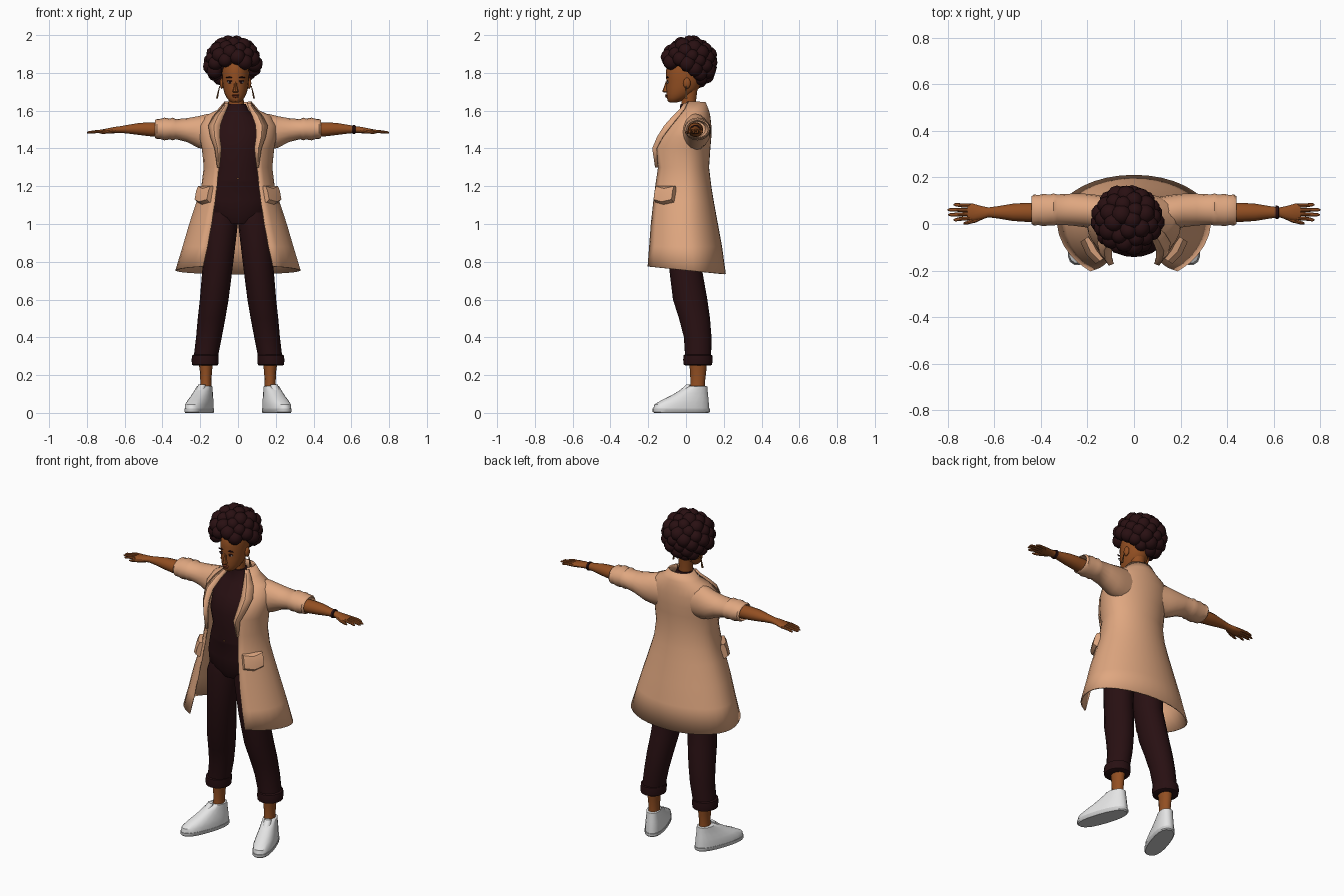
import bpy, bmesh, math
from mathutils import Vector, Matrix


def material(name, rgb):
    m = bpy.data.materials.new(name)
    m.diffuse_color = (*rgb, 1)
    return m


COAT = material("camel_cloth", (0.74, 0.385, 0.215))
SKIN = material("brown_skin", (0.29, 0.078, 0.016))
CLOTH = material("dark_cloth", (0.021, 0.005, 0.006))
HAIR = material("dark_hair", (0.022, 0.005, 0.006))
WHITE = material("white_leather", (0.78, 0.78, 0.78))
SOLE = material("grey_rubber", (0.6, 0.6, 0.6))
LIP = material("lip", (0.2, 0.04, 0.014))
METAL = material("bronze", (0.17, 0.065, 0.02))


def finish(name, bm, mat, mirror=False, angle=40, solid=0):
    """Turn a bmesh into a named object, optionally mirrored across x."""
    bmesh.ops.recalc_face_normals(bm, faces=bm.faces)
    me = bpy.data.meshes.new(name)
    bm.to_mesh(me)
    bm.free()
    me.materials.append(mat)
    ob = bpy.data.objects.new(name, me)
    bpy.context.collection.objects.link(ob)
    bpy.ops.object.select_all(action='DESELECT')
    bpy.context.view_layer.objects.active = ob
    ob.select_set(True)
    bpy.ops.object.shade_smooth_by_angle(angle=math.radians(angle))
    if solid:
        mod = ob.modifiers.new("thickness", 'SOLIDIFY')
        mod.thickness, mod.offset = solid, 0
    if mirror:
        ob.modifiers.new("mirror", 'MIRROR').use_mirror_merge = False
    return ob


def skin_rows(bm, rows, closed):
    """Bridge neighbouring rows of points with quads."""
    rows = [[bm.verts.new(p) for p in r] for r in rows]
    n = len(rows[0])
    for a, b in zip(rows, rows[1:]):
        for i in range(n if closed else n - 1):
            j = (i + 1) % n
            bm.faces.new((a[i], a[j], b[j], b[i]))
    return rows


def loft(name, rings, mat, axis='z', n=16, mirror=False, power=2, caps=True, mtx=None):
    """Elliptic rings (height, c1, c2, r1, r2) stacked along z or x."""
    bm = bmesh.new()
    rows = []
    for h, c1, c2, r1, r2 in rings:
        row = []
        for i in range(n):
            a = 2 * math.pi * i / n
            c, s = math.cos(a), math.sin(a)
            u = c1 + r1 * math.copysign(abs(c) ** (2 / power), c)
            v = c2 + r2 * math.copysign(abs(s) ** (2 / power), s)
            row.append(Vector((u, v, h) if axis == 'z' else (h, u, v)))
        rows.append(row)
    rows = skin_rows(bm, rows, True)
    if caps:
        bm.faces.new(rows[0])
        bm.faces.new(rows[-1])
    if mtx:
        bm.transform(mtx)
    return finish(name, bm, mat, mirror)


def ball(name, loc, scale, mat, mirror=False):
    bm = bmesh.new()
    bmesh.ops.create_icosphere(bm, subdivisions=2, radius=1,
                               matrix=Matrix.Translation(loc) @ Matrix.Diagonal((*scale, 1)))
    return finish(name, bm, mat, mirror)


# Top and hips: one closed torso up to the high neck
loft("torso", [(1.0, 0, -.01, .09, .08), (1.05, 0, -.01, .17, .105), (1.13, 0, -.01, .175, .115),
               (1.22, 0, -.02, .155, .11), (1.235, 0, -.02, .15, .115), (1.3, 0, -.015, .14, .105),
               (1.4, 0, -.02, .15, .122), (1.5, 0, 0, .15, .098), (1.56, 0, .02, .11, .07),
               (1.6, -.005, .02, .062, .052), (1.635, -.008, .015, .05, .045)], CLOTH, n=24)
ball("waist_button", (0, -.132, 1.24), (.007, .004, .005), METAL)

# Trouser legs with rolled cuffs
loft("trouser_leg", [(1.06, .085, -.01, .075, .09), (1.0, .09, -.01, .089, .1),
                     (.78, .107, -.005, .08, .086), (.6, .126, .022, .076, .091),
                     (.5, .14, .045, .073, .082), (.4, .154, .062, .068, .073),
                     (.3, .17, .064, .064, .069)], CLOTH, mirror=True)
loft("trouser_cuff", [(.31, .172, .063, .06, .066), (.305, .173, .063, .069, .076),
                      (.28, .174, .063, .072, .078), (.255, .174, .063, .069, .075),
                      (.25, .173, .063, .06, .064)], CLOTH, mirror=True)

# Ankles and shoes, toes turned outward
loft("ankle", [(.1, .172, .06, .034, .045), (.16, .17, .062, .029, .038),
               (.22, .17, .064, .032, .043), (.28, .17, .064, .04, .048)], SKIN, n=12, mirror=True)
turn = Matrix.Translation((.205, -.025, 0)) @ Matrix.Rotation(math.radians(19), 4, 'Z')
loft("sole", [(0, 0, 0, .053, .152), (.006, 0, 0, .058, .159), (.022, 0, 0, .058, .159)],
     SOLE, mirror=True, power=2.4, mtx=turn, n=20)
loft("shoe", [(.022, 0, 0, .056, .156), (.045, 0, .002, .056, .152), (.068, 0, .022, .052, .13),
              (.09, 0, .045, .047, .104), (.115, 0, .066, .042, .08), (.14, 0, .087, .039, .056),
              (.143, 0, .087, .033, .048)], WHITE, mirror=True, power=2.3, mtx=turn, n=20)
loft("shoe_tongue", [(.08, 0, -.01, .022, .045), (.115, 0, .02, .024, .032),
                     (.15, 0, .04, .02, .01)], WHITE, mirror=True, mtx=turn, n=10)

# Coat body: open-fronted rows of (z, half width, front y, back y, middle y, opening)
LEVELS = [(.755, .328, -.20, .207, .02, .185), (.88, .29, -.192, .187, .01, .162),
          (1.0, .255, -.183, .165, 0, .14), (1.12, .215, -.17, .143, 0, .122),
          (1.2, .19, -.16, .13, 0, .112), (1.3, .178, -.145, .118, 0, .102),
          (1.4, .188, -.16, .125, 0, .092), (1.46, .2, -.135, .13, .01, .1),
          (1.52, .2, -.095, .13, .02, .1), (1.57, .17, -.05, .125, .03, .082),
          (1.6, .108, -.015, .118, .04, .066), (1.645, .07, .01, .1, .05, .052)]
rows = []
for z, w, yf, yb, cy, g in LEVELS:
    a0 = math.asin(g / w)
    row = []
    for i in range(29):
        a = a0 + (2 * math.pi - 2 * a0) * i / 28
        c = math.cos(a)
        y = cy - c * ((cy - yf) / math.cos(a0) if c > 0 else yb - cy)
        tilt = -.1 * y if z < .8 else 0
        row.append((w * math.sin(a), y, z + tilt))
    rows.append(row)
bm = bmesh.new()
skin_rows(bm, rows, False)
finish("coat_body", bm, COAT, solid=.008)

# Lapels folded back along the opening
bm = bmesh.new()
skin_rows(bm, [[(g - .004, y - .008, z), (g + f * .5, y - .016, z), (g + f, y + f * .45 - .008, z)]
               for z, g, y, f in [(1.3, .102, -.145, .006), (1.4, .092, -.16, .03),
                                  (1.46, .1, -.135, .045), (1.52, .098, -.097, .058),
                                  (1.57, .08, -.052, .05), (1.61, .062, -.012, .03),
                                  (1.64, .053, .008, .016)]], False)
finish("lapel", bm, COAT, mirror=True, solid=.006)

# Sleeves with a turned-up end
loft("sleeve", [(.1, .045, 1.487, .07, .1), (.16, .05, 1.487, .075, .096), (.21, .058, 1.487, .072, .084),
                (.27, .062, 1.497, .068, .063), (.33, .062, 1.502, .065, .053),
                (.345, .062, 1.503, .069, .06), (.36, .06, 1.503, .066, .055),
                (.39, .06, 1.503, .069, .06), (.41, .06, 1.503, .064, .054),
                (.43, .06, 1.503, .067, .053), (.44, .06, 1.503, .058, .046),
                (.40, .058, 1.502, .045, .04)], COAT, axis='x', mirror=True)

# Pocket flaps flaring away from the coat
bm = bmesh.new()
t, o = Vector((.065, .095, 0)), Vector((.83, -.56, 0))
base = Vector((.14, -.155, 0))
rows = []
for z, lo, hi in [(1.2, -.01, .008), (1.175, -.012, .02), (1.13, -.012, .03), (1.115, -.012, .012)]:
    rows.append([base + t * f + o * (d + bulge) + Vector((0, 0, z - drop))
                 for f, d, bulge, drop in [(0, lo, 0, 0), (0, hi, 0, 0), (.5, hi, .01, .012),
                                           (1, hi, 0, 0), (1, lo, 0, 0)]])
rows = skin_rows(bm, rows, True)
bm.faces.new(rows[0])
bm.faces.new(rows[-1])
finish("pocket_flap", bm, COAT, mirror=True)

# Forearms, palms and fingers
loft("forearm", [(.38, .05, 1.498, .04, .04), (.46, .05, 1.501, .041, .038), (.52, .05, 1.503, .037, .033),
                 (.58, .05, 1.502, .027, .024), (.625, .05, 1.5, .021, .018), (.655, .048, 1.497, .029, .017),
                 (.69, .05, 1.493, .037, .014), (.715, .053, 1.491, .034, .011)],
     SKIN, axis='x', n=14, mirror=True)
for i, (y0, y1, tip) in enumerate([(.026, .018, .775), (.043, .04, .797), (.06, .061, .8), (.078, .083, .775)]):
    loft(f"finger_{i + 1}", [(.70, y0, 1.492, .009, .009), (.745, (y0 + y1) / 2, 1.49, .0085, .008),
                             (tip - .01, y1, 1.485, .007, .0065), (tip, y1, 1.483, .003, .003)],
         SKIN, axis='x', n=8, mirror=True)
loft("thumb", [(.645, .034, 1.494, .012, .012), (.68, .018, 1.489, .012, .01),
               (.715, .006, 1.485, .008, .008), (.732, .002, 1.483, .004, .004)],
     SKIN, axis='x', n=8, mirror=True)
loft("bracelet", [(.606, .05, 1.5, .022, .018), (.608, .05, 1.5, .029, .025),
                  (.62, .05, 1.5, .028, .024), (.622, .05, 1.5, .021, .017)], CLOTH, axis='x', n=14)

# Neck and head
CX = -.013
loft("neck", [(1.6, -.008, .015, .042, .04), (1.66, -.01, .015, .04, .04),
              (1.74, CX, .02, .045, .045)], SKIN, n=14)
head = [(1.643, .018, -.085, -.05), (1.65, .032, -.096, -.025), (1.668, .047, -.101, .01),
        (1.69, .058, -.104, .04), (1.72, .066, -.105, .07), (1.76, .071, -.104, .085),
        (1.8, .073, -.107, .09), (1.85, .068, -.1, .09), (1.9, .04, -.06, .06)]
loft("head", [(z, CX, (f + b) / 2, w, (b - f) / 2) for z, w, f, b in head], SKIN, n=20)
loft("nose", [(1.695, CX, -.106, .012, .01), (1.702, CX, -.108, .016, .018),
              (1.72, CX, -.105, .01, .014), (1.755, CX, -.1, .006, .007)], SKIN, n=8)
ball("upper_lip", (CX, -.103, 1.682), (.02, .009, .005), LIP)
ball("lower_lip", (CX, -.102, 1.674), (.017, .009, .006), LIP)
for side, s in (("left", 1), ("right", -1)):
    ball(f"eye_{side}", (CX + s * .03, -.096, 1.75), (.014, .004, .006), WHITE)
    ball(f"iris_{side}", (CX + s * .03, -.099, 1.75), (.007, .003, .006), HAIR)
    ball(f"lash_{side}", (CX + s * .031, -.098, 1.757), (.016, .004, .003), HAIR)
    ball(f"brow_{side}", (CX + s * .032, -.098, 1.776), (.02, .006, .004), HAIR)
    ball(f"ear_{side}", (CX + s * .072, .005, 1.745), (.012, .02, .03), SKIN)
    loft(f"earring_{side}", [(1.73, CX + s * .084, 0, .002, .002), (1.69, CX + s * .093, 0, .004, .006),
                             (1.665, CX + s * .098, 0, .005, .008)], METAL, n=6)

# Hair: round curls spread over an ellipsoid, leaving the face and neck clear
hx, hy, hz = -.028, .017, 1.853
ball("hair_core", (hx, hy + .015, hz + .02), (.115, .105, .105), HAIR)
bm = bmesh.new()
COUNT = 66
for i in range(COUNT):
    v = 1 - 2 * (i + .5) / COUNT
    r, a = math.sqrt(1 - v * v), i * 2.39996
    x, y, z = hx + .117 * r * math.cos(a), hy + .115 * r * math.sin(a), hz + .107 * v
    if (z < 1.79 and y < .045) or (z < 1.855 and y < 0 and abs(x - CX) < .088):
        continue
    size = .04 + .004 * math.sin(i * 1.7)
    bmesh.ops.create_icosphere(bm, subdivisions=2, radius=size, matrix=Matrix.Translation((x, y, z)))
finish("hair_curls", bm, HAIR)
